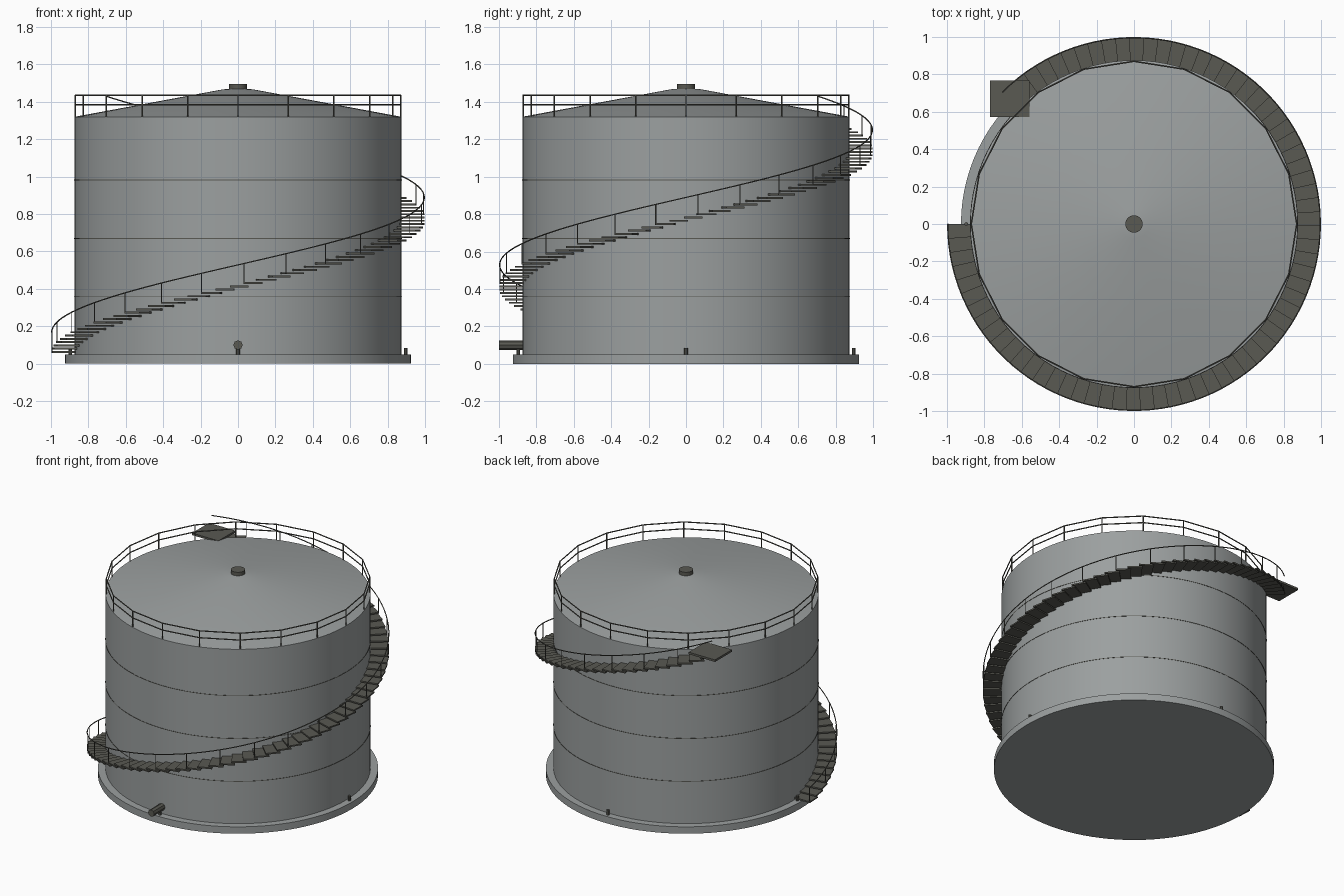
import bpy, bmesh, math
from mathutils import Vector

if "Cube" in bpy.data.objects:
    bpy.data.objects.remove(bpy.data.objects["Cube"])

def material(name, col):
    m = bpy.data.materials.new(name)
    m.diffuse_color = (*col, 1)
    m.use_nodes = True
    m.node_tree.nodes["Principled BSDF"].inputs["Base Color"].default_value = m.diffuse_color
    return m

STEEL = material("tank_grey", (0.33, 0.35, 0.35))
DARK = material("dark_walkway_steel", (0.10, 0.10, 0.085))

def make(name, bm, mat, smooth=False):
    bmesh.ops.recalc_face_normals(bm, faces=bm.faces)
    me = bpy.data.meshes.new(name)
    bm.to_mesh(me)
    bm.free()
    me.materials.append(mat)
    ob = bpy.data.objects.new(name, me)
    bpy.context.collection.objects.link(ob)
    if smooth:
        bpy.ops.object.select_all(action='DESELECT')
        ob.select_set(True)
        bpy.context.view_layer.objects.active = ob
        bpy.ops.object.shade_smooth_by_angle(angle=math.radians(30))
    return ob

def lathe(name, profile, sides, mat, smooth=True):
    # closed solid of revolution from (radius, z) rings, flat caps at both ends
    bm = bmesh.new()
    rings = [[bm.verts.new(polar(r, math.tau * i / sides, z)) for i in range(sides)]
             for r, z in profile]
    for a, b in zip(rings, rings[1:]):
        for i in range(sides):
            j = (i + 1) % sides
            bm.faces.new((a[i], a[j], b[j], b[i]))
    bm.faces.new(rings[0])
    bm.faces.new(rings[-1])
    return make(name, bm, mat, smooth)

def polar(r, a, z):
    return Vector((r * math.cos(a), r * math.sin(a), z))

def tube(name, points, radius, mat, closed=False, sides=6):
    # round bar along a path, up vector is z
    bm = bmesh.new()
    n, rings = len(points), []
    for i, p in enumerate(points):
        prev = points[(i - 1) % n] if closed else points[max(i - 1, 0)]
        nxt = points[(i + 1) % n] if closed else points[min(i + 1, n - 1)]
        t = (nxt - prev).normalized()
        ref = Vector((1, 0, 0)) if abs(t.z) > 0.9 else Vector((0, 0, 1))
        u = t.cross(ref).normalized()
        v = t.cross(u)
        rings.append([bm.verts.new(p + radius * (u * math.cos(math.tau * k / sides)
                      + v * math.sin(math.tau * k / sides))) for k in range(sides)])
    pairs = list(zip(rings, rings[1:])) + ([(rings[-1], rings[0])] if closed else [])
    for a, b in pairs:
        for k in range(sides):
            j = (k + 1) % sides
            bm.faces.new((a[k], a[j], b[j], b[k]))
    if not closed:
        bm.faces.new(rings[0])
        bm.faces.new(rings[-1])
    return make(name, bm, mat)

def box(name, centre, size, mat):
    bm = bmesh.new()
    bmesh.ops.create_cube(bm, size=1)
    for v in bm.verts:
        v.co = Vector([c + s * k for c, s, k in zip(centre, size, v.co)])
    return make(name, bm, mat)

# Tank body
lathe("foundation", [(0.925, 0), (0.925, 0.05)], 96, STEEL)
lathe("shell", [(0.875, 0.05), (0.875, 1.32)], 96, STEEL)
lathe("cone_roof", [(0.875, 1.32), (0.08, 1.467), (0.02, 1.47)], 96, STEEL)
lathe("roof_vent", [(0.047, 1.46), (0.047, 1.495)], 16, DARK)
for i, z in enumerate((0.358, 0.67, 0.982)):
    lathe(f"weld_seam_{i}", [(0.877, z - 0.002), (0.877, z + 0.002)], 96, DARK)

# Roof guard rail
N = 20
for name, z in (("guard_top_rail", 1.435), ("guard_mid_rail", 1.385)):
    tube(name, [polar(0.87, math.tau * i / N, z) for i in range(N)], 0.004, DARK, closed=True)
for i in range(N):
    a = math.tau * i / N
    tube(f"guard_post_{i}", [polar(0.87, a, 1.315), polar(0.87, a, 1.435)], 0.004, DARK)

# Spiral stair: wedge treads climbing counterclockwise from the left side
STEPS, START, SWEEP = 72, math.pi, math.radians(315)
PITCH = SWEEP / STEPS

def stair_z(t):
    return 0.058 + 1.262 * t

bm = bmesh.new()
for i in range(STEPS):
    a, z = START + i * PITCH, stair_z(i / STEPS)
    lo, hi = [[bm.verts.new(polar(r, a + d, h)) for r, d in
               ((0.875, 0), (0.998, 0), (0.998, PITCH * 1.3), (0.875, PITCH * 1.3))]
              for h in (z, z + 0.01)]
    bm.faces.new(lo)
    bm.faces.new(hi)
    for k in range(4):
        j = (k + 1) % 4
        bm.faces.new((lo[k], lo[j], hi[j], hi[k]))
make("stair_treads", bm, DARK)

# Stair handrail and its posts
tube("stair_handrail", [polar(0.996, START + SWEEP * i / 96, stair_z(i / 96) + 0.11)
                        for i in range(97)], 0.0035, DARK)
for i in range(0, STEPS, 3):
    a, z = START + i * PITCH, stair_z(i / STEPS)
    tube(f"stair_post_{i // 3}", [polar(0.994, a, z), polar(0.994, a, z + 0.11)], 0.003, DARK)

# Landing at the top of the stair
box("stair_landing", (-0.665, 0.67, 1.327), (0.212, 0.195, 0.015), DARK)

# Inlet nozzle and anchor bolts
tube("nozzle", [Vector((0, -0.86, 0.1)), Vector((0, -1.0, 0.1))], 0.025, DARK, sides=8)
for i in range(4):
    c = polar(0.897, i * math.pi / 2, 0.065)
    tube(f"anchor_bolt_{i}", [c - Vector((0, 0, 0.02)), c + Vector((0, 0, 0.02))], 0.01, DARK, sides=8)
